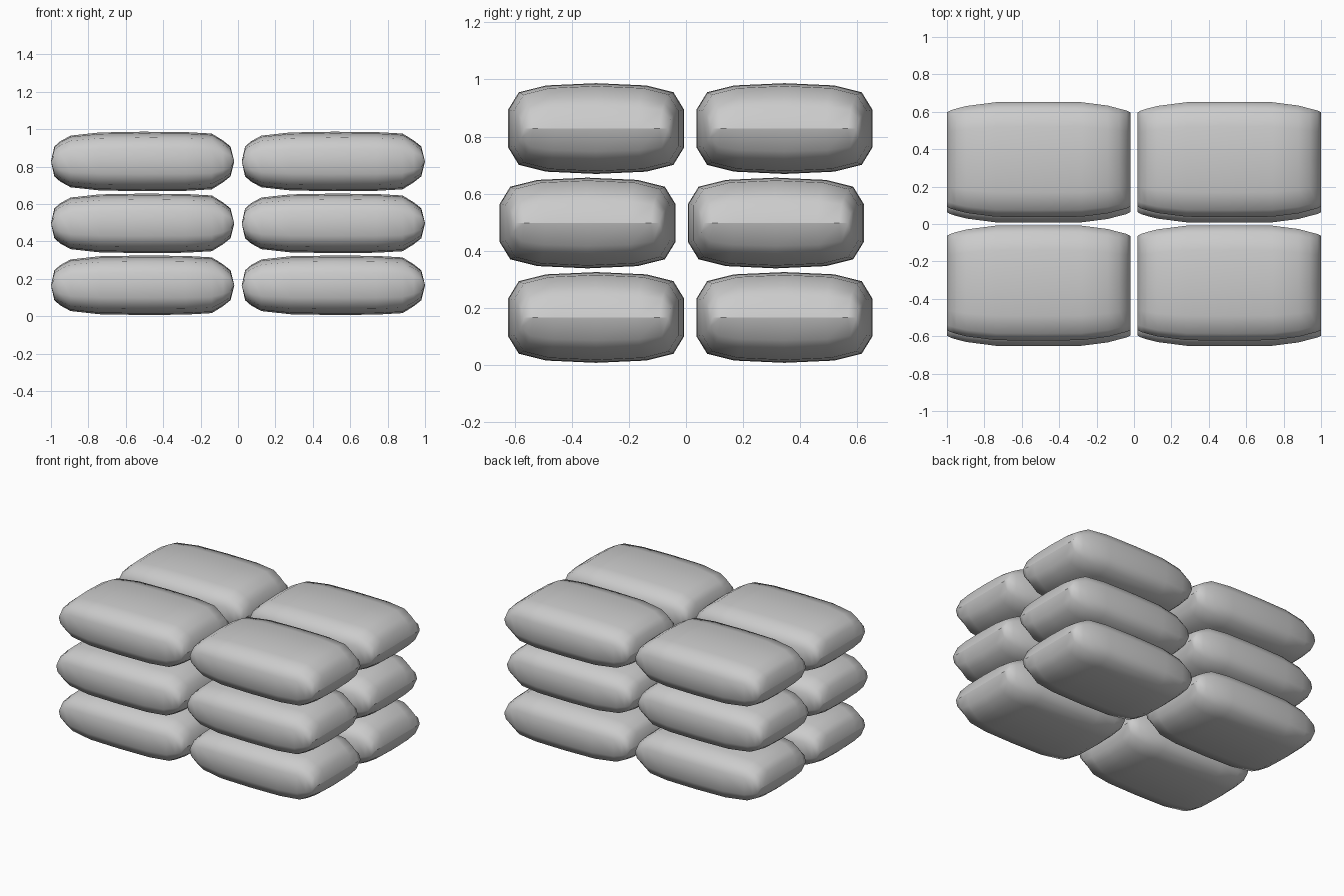
import bpy, bmesh

if "Cube" in bpy.data.objects:
    bpy.data.objects.remove(bpy.data.objects["Cube"])

# lengthwise stations of one sack: x, half width, half height
STATIONS = [(-0.49, 0.252, 0.0), (-0.472, 0.262, 0.08), (-0.44, 0.272, 0.108),
            (-0.385, 0.286, 0.138), (-0.23, 0.306, 0.155), (0.0, 0.308, 0.159),
            (0.23, 0.306, 0.157), (0.37, 0.288, 0.149), (0.43, 0.272, 0.112),
            (0.47, 0.262, 0.08), (0.49, 0.252, 0.0)]
# quarter of the cross-section (fractions of half width, half height)
QUARTER = [(1.0, 0.42), (0.88, 0.8), (0.57, 0.95), (0.0, 1.0)]


def sack_mesh():
    top = QUARTER + [(-y, z) for y, z in QUARTER[-2::-1]]
    ring = top + [(-y, -z) for y, z in top]
    bm = bmesh.new()
    rows = [[bm.verts.new((x, y * hy, z * hz)) for y, z in ring]
            for x, hy, hz in STATIONS]
    n = len(ring)
    for a, b in zip(rows, rows[1:]):
        for i in range(n):
            j = (i + 1) % n
            bm.faces.new((a[i], b[i], b[j], a[j]))
    # close the flattened ends into a ridge
    bmesh.ops.remove_doubles(bm, verts=bm.verts[:], dist=0.0005)
    bmesh.ops.recalc_face_normals(bm, faces=bm.faces[:])
    for f in bm.faces:
        f.smooth = True
    for e in bm.edges:
        if all(abs(v.co.x) > 0.489 for v in e.verts):
            e.smooth = False
    me = bpy.data.meshes.new("sack")
    bm.to_mesh(me)
    bm.free()
    return me


# three layers of four sacks, middle layer shifted the other way
mesh = sack_mesh()
for layer, z in enumerate((0.166, 0.497, 0.828)):
    flip = -1 if layer == 1 else 1
    for x in (-0.51, 0.51):
        for y in (-0.315, 0.345):
            ob = bpy.data.objects.new(f"sack_layer_{layer + 1}", mesh)
            ob.location = (x, y * flip, z)
            bpy.context.collection.objects.link(ob)
